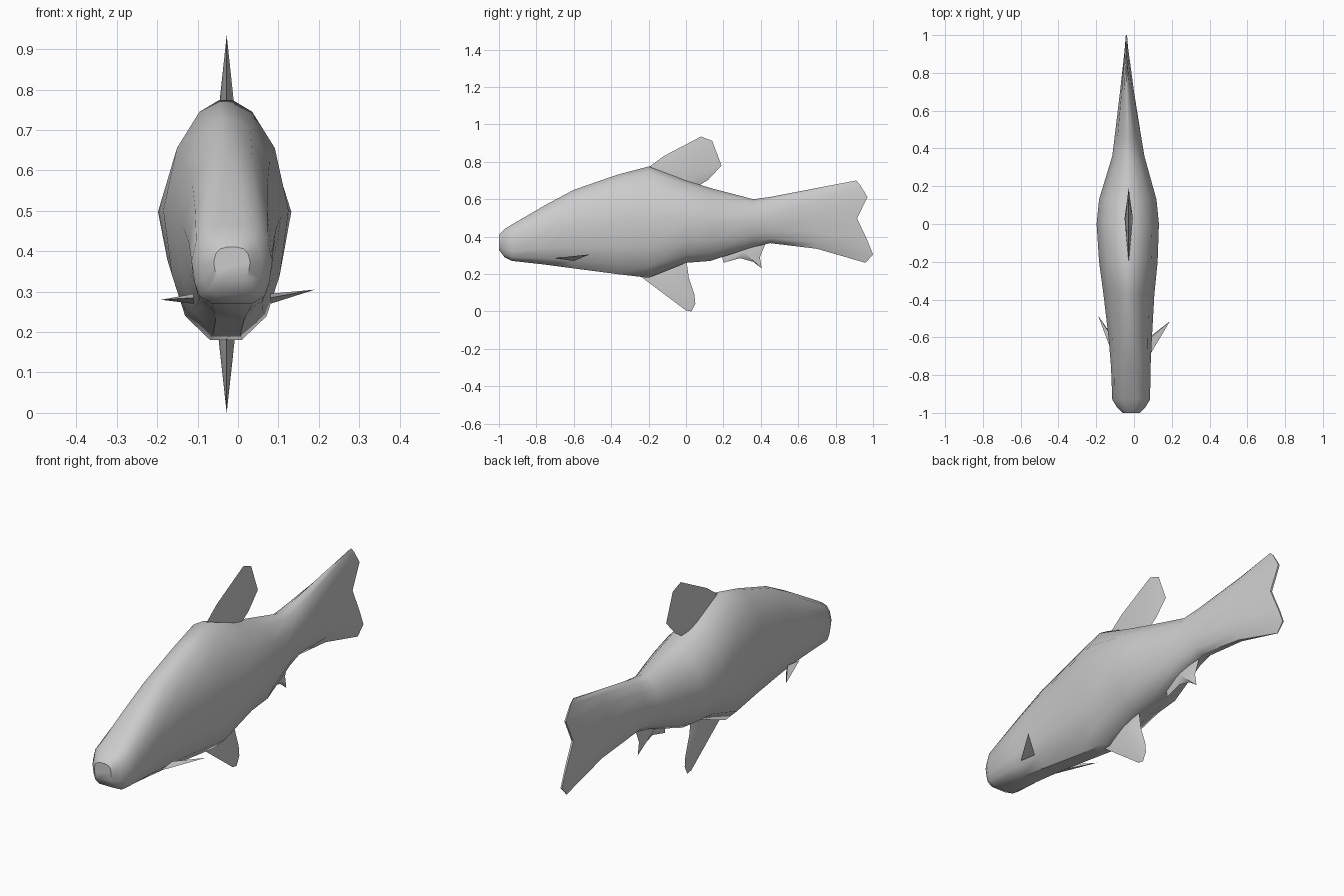
import bpy, bmesh, math

if "Cube" in bpy.data.objects:
    bpy.data.objects.remove(bpy.data.objects["Cube"])


def finish(bm, name, angle=40):
    bmesh.ops.recalc_face_normals(bm, faces=bm.faces[:])
    me = bpy.data.meshes.new(name)
    bm.to_mesh(me)
    bm.free()
    ob = bpy.data.objects.new(name, me)
    bpy.context.collection.objects.link(ob)
    bpy.ops.object.select_all(action='DESELECT')
    ob.select_set(True)
    bpy.context.view_layer.objects.active = ob
    bpy.ops.object.shade_smooth_by_angle(angle=math.radians(angle))
    return ob


# Cross-section: height fraction and relative half width
LEVELS = [0, .1, .27, .54, .8, .95, 1]
WIDTHS = [.25, .65, .86, 1, .78, .42, .1]
# Forked trailing edge of the tail, y for every level
FORK = [.96, 1.0, .97, .915, .97, .93, .91]

# Stations: y, bottom z, top z, half width, centre x, boxiness exponent
STATIONS = [
    (-1.0, .33, .41, .045, -.015, .5),
    (-.97, .29, .44, .075, -.015, .5),
    (-.93, .27, .465, .10, -.015, .5),
    (-.75, .25, .57, .105, -.017, .65),
    (-.6, .23, .65, .115, -.02, .85),
    (-.37, .20, .73, .135, -.027, 1),
    (-.2, .18, .775, .155, -.03, 1),
    (0, .26, .70, .165, -.033, 1),
    (.13, .27, .66, .152, -.033, 1),
    (.36, .345, .60, .085, -.03, 1),
    (.45, .365, .612, .072, -.032, 1),
    (.7, .335, .66, .037, -.037, 1),
    (None, .26, .70, .005, -.04, 1),
]


def build_body():
    bm = bmesh.new()
    rings = []
    for y, lo, hi, hw, cx, p in STATIONS:
        pts = []
        for side in (1, -1):
            half = []
            for i, (t, w) in enumerate(zip(LEVELS, WIDTHS)):
                yy = FORK[i] if y is None else y
                half.append((cx + side * hw * w ** p, yy, lo + (hi - lo) * t))
            pts += half if side == 1 else half[::-1]
        rings.append([bm.verts.new(c) for c in pts])
    n = len(rings[0])
    for a, b in zip(rings, rings[1:]):
        for i in range(n):
            j = (i + 1) % n
            bm.faces.new((a[i], a[j], b[j], b[i]))
    bm.faces.new(rings[0])
    # Strip closing the thin forked edge
    e = rings[-1]
    for i in range(len(LEVELS) - 1):
        bm.faces.new((e[i], e[i + 1], e[n - 2 - i], e[n - 1 - i]))
    return finish(bm, "body_and_tail")


def fin(name, outline, ridge, thickness, x=-.028):
    """Thin lens-shaped fin: flat outline bulging to a ridge point on each side."""
    bm = bmesh.new()
    rim = [bm.verts.new((x, y, z)) for y, z in outline]
    for s in (1, -1):
        peak = bm.verts.new((x + s * thickness, *ridge))
        for i in range(len(rim)):
            bm.faces.new((rim[i], rim[(i + 1) % len(rim)], peak))
    return finish(bm, name)


def side_fin(name, root_x, tip):
    """Small pointed fin sticking out behind the head."""
    bm = bmesh.new()
    base = [bm.verts.new(c) for c in ((root_x, -.70, .285), (root_x, -.60, .27),
                                      (root_x, -.61, .295))]
    end = bm.verts.new(tip)
    for i in range(3):
        bm.faces.new((base[i], base[(i + 1) % 3], end))
    bm.faces.new(base)
    return finish(bm, name)


build_body()
fin("dorsal_fin", [(-.2, .77), (-.12, .83), (.08, .935), (.14, .912), (.19, .78),
                   (.12, .705), (.08, .68), (.05, .64), (-.1, .66)], (.03, .73), .022)
fin("belly_fin", [(-.24, .185), (0, .005), (.03, 0), (.05, .04), (.045, .09),
                  (.015, .18), (.0, .29), (-.15, .29)], (-.07, .2), .022)
fin("anal_fin", [(.19, .31), (.2, .26), (.29, .285), (.36, .265), (.405, .23),
                 (.395, .29), (.43, .375), (.3, .37)], (.31, .32), .02)
side_fin("right_side_fin", .08, (.19, -.515, .305))
side_fin("left_side_fin", -.11, (-.19, -.485, .28))
